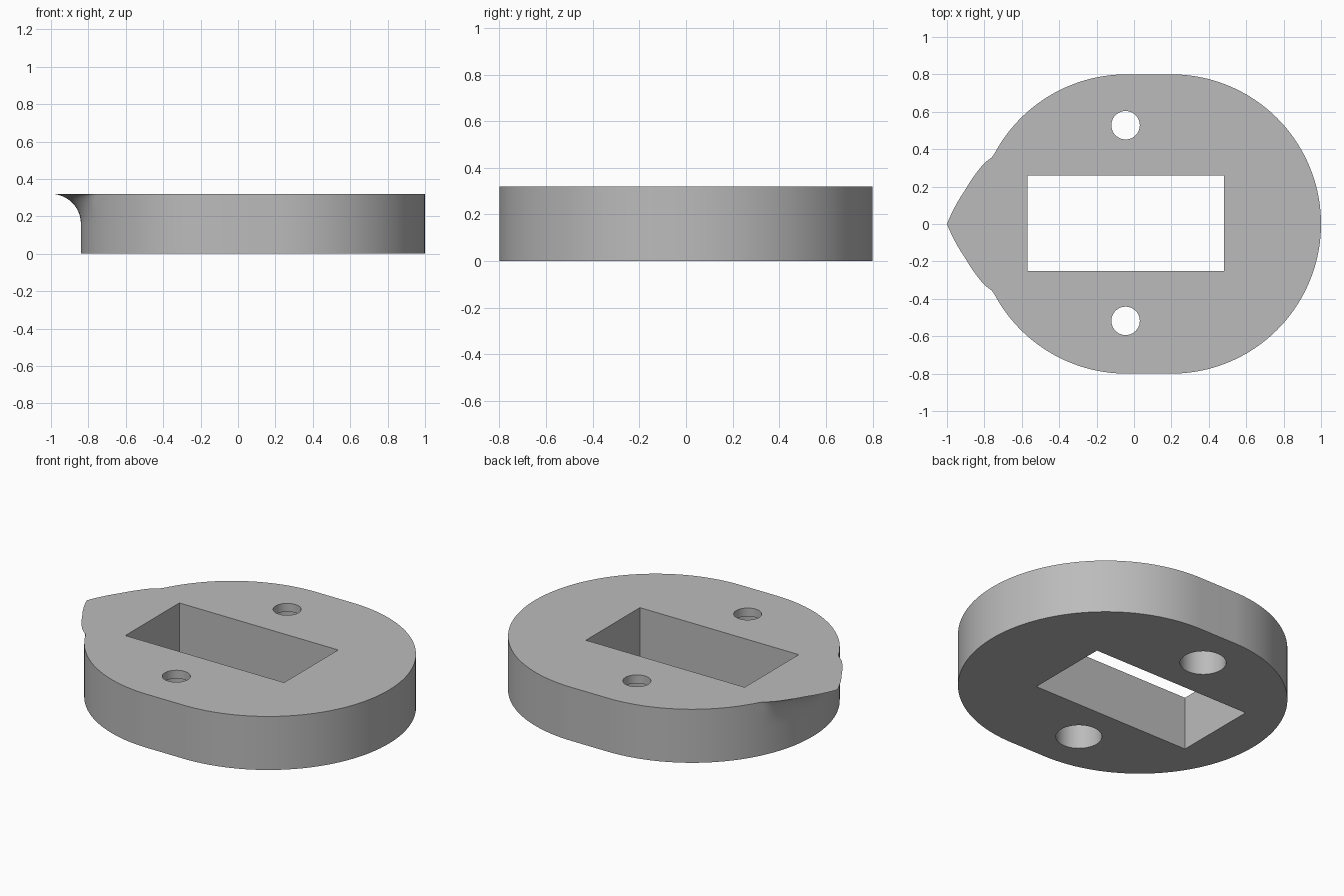
import bpy, bmesh
from math import sin, cos, pi, radians, degrees

if "Cube" in bpy.data.objects:
    bpy.data.objects.remove(bpy.data.objects["Cube"])

HEIGHT, RADIUS, LEFT_X, RIGHT_X = 0.32, 0.8, -0.04, 0.2
LIP_START = 0.16                     # height where the spout starts to flare
SPOUT = [(0, 0.96), (11.8, 0.882), (23.2, 0.827), (26.8, RADIUS)]   # angle, reach

grey = bpy.data.materials.new("plain grey")
grey.use_nodes = True
grey.diffuse_color = (0.5, 0.5, 0.5, 1)
grey.node_tree.nodes["Principled BSDF"].inputs["Base Color"].default_value = (0.5, 0.5, 0.5, 1)


def reach(angle):
    """Radius of the top edge, measured from the left arc's centre."""
    a = abs(degrees(angle - pi))
    for (a0, r0), (a1, r1) in zip(SPOUT, SPOUT[1:]):
        if a <= a1:
            return r0 + (r1 - r0) * (a - a0) / (a1 - a0)
    return RADIUS


def outline(flare):
    """Two half circles joined by straights; flare 0..1 pushes the spout out."""
    pts = []
    steps = 96
    for i in range(steps + 1):
        a = -pi / 2 + pi * i / steps
        pts.append((RIGHT_X + RADIUS * cos(a), RADIUS * sin(a)))
    for i in range(steps + 1):
        a = pi / 2 + pi * i / steps
        r = RADIUS + (reach(a) - RADIUS) * flare
        pts.append((LEFT_X + r * cos(a), r * sin(a)))
    return pts


def mesh_object(name, bm):
    bmesh.ops.recalc_face_normals(bm, faces=bm.faces[:])
    mesh = bpy.data.meshes.new(name)
    bm.to_mesh(mesh)
    bm.free()
    ob = bpy.data.objects.new(name, mesh)
    bpy.context.collection.objects.link(ob)
    ob.data.materials.append(grey)
    return ob


# Plate body with the concave flare under the spout
levels = [(0, 0)]
for i in range(13):
    t = radians(90) * i / 12
    levels.append((LIP_START + (HEIGHT - LIP_START) * sin(t), 1 - cos(t)))
bm = bmesh.new()
rings = [[bm.verts.new((x, y, z)) for x, y in outline(f)] for z, f in levels]
for low, high in zip(rings, rings[1:]):
    for i in range(len(low)):
        j = (i + 1) % len(low)
        bm.faces.new((low[i], low[j], high[j], high[i]))
bm.faces.new(rings[0][::-1])
bm.faces.new(rings[-1])
plate = mesh_object("plate", bm)


def cut(cutter):
    """Subtract a helper solid from the plate and remove it."""
    cutter.hide_render = True
    mod = plate.modifiers.new("opening", "BOOLEAN")
    mod.operation, mod.solver, mod.object = "DIFFERENCE", "EXACT", cutter
    bpy.context.view_layer.objects.active = plate
    bpy.ops.object.modifier_apply(modifier=mod.name)
    bpy.data.objects.remove(cutter)


def cylinder(x, y, z0, z1, radius):
    bm = bmesh.new()
    bmesh.ops.create_cone(bm, cap_ends=True, segments=48, radius1=radius,
                          radius2=radius, depth=z1 - z0)
    bmesh.ops.translate(bm, verts=bm.verts[:], vec=(x, y, (z0 + z1) / 2))
    return mesh_object("hole_cutter", bm)


# Rectangular window
bm = bmesh.new()
bmesh.ops.create_cube(bm, size=1)
bmesh.ops.scale(bm, verts=bm.verts[:], vec=(1.05, 0.51, 1))
bmesh.ops.translate(bm, verts=bm.verts[:], vec=(-0.045, 0.005, HEIGHT / 2))
cut(mesh_object("window_cutter", bm))

# Screw holes, counterbored from below
for side in (-1, 1):
    y = 0.005 + side * 0.523
    cut(cylinder(-0.045, y, -0.1, HEIGHT + 0.1, 0.076))
    cut(cylinder(-0.045, y, -0.1, HEIGHT - 0.05, 0.125))

# Smooth walls, crisp rims
bpy.ops.object.select_all(action="DESELECT")
plate.select_set(True)
bpy.context.view_layer.objects.active = plate
bpy.ops.object.shade_smooth_by_angle(angle=radians(30))
